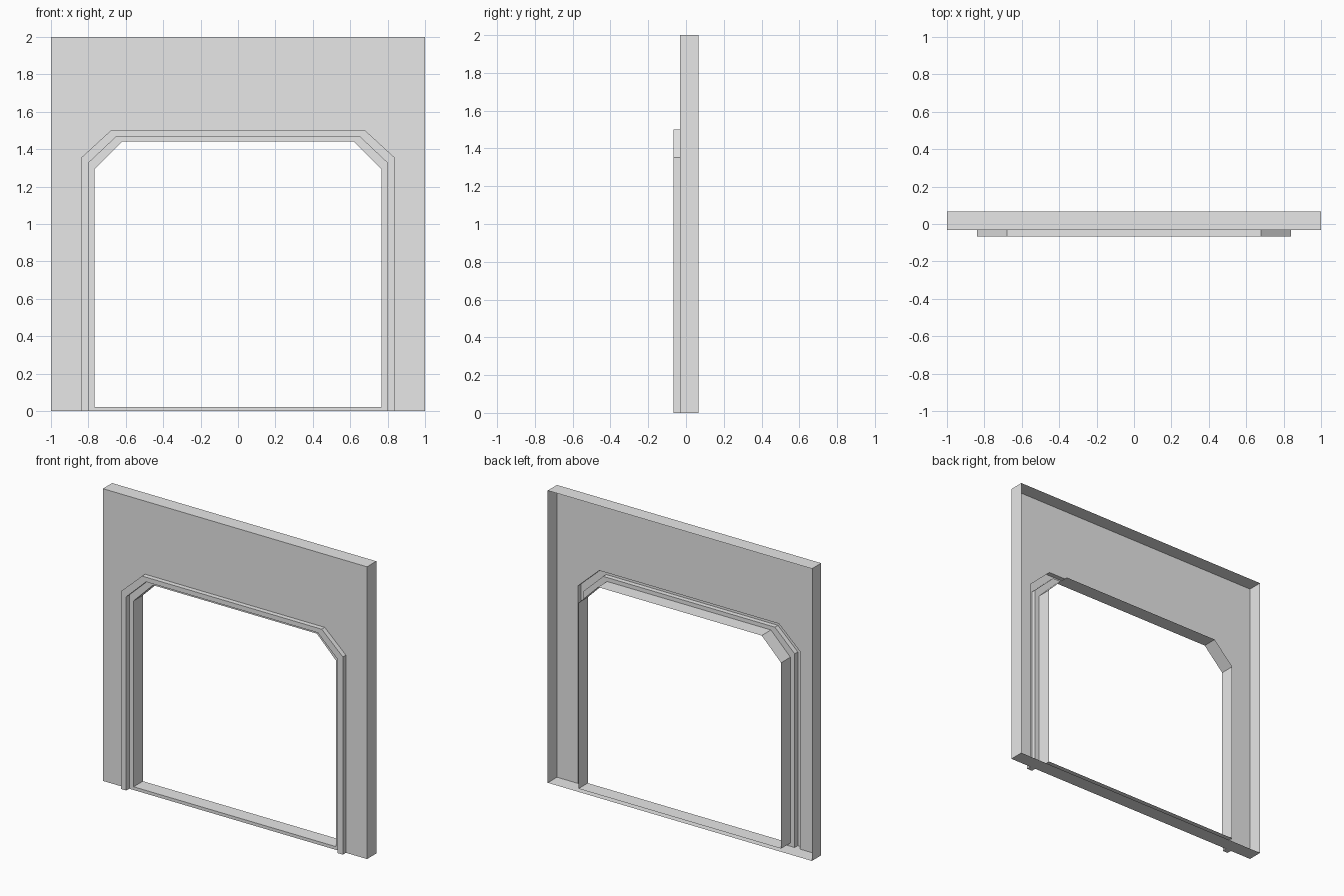
import bpy

cube = bpy.data.objects.get("Cube")
if cube:
    bpy.data.objects.remove(cube, do_unlink=True)

FACE, BACK, PROUD = -0.033, 0.067, -0.066   # depths of wall face, open back, trim face
SILL = 0.022

grey = bpy.data.materials.new("light grey")
grey.use_nodes = True
grey.diffuse_color = (0.8, 0.8, 0.8, 1)
grey.node_tree.nodes["Principled BSDF"].inputs["Base Color"].default_value = (0.8, 0.8, 0.8, 1)


def add_mesh(name, verts, faces):
    mesh = bpy.data.meshes.new(name)
    mesh.from_pydata(verts, [], faces)
    mesh.materials.append(grey)
    obj = bpy.data.objects.new(name, mesh)
    bpy.context.collection.objects.link(obj)
    return obj


def arch(side, shoulder, flat, top, foot=0.0):
    """Clipped-corner arch outline from left foot to right foot, as (x, z)."""
    half = [(side, foot), (side, shoulder), (flat, top)]
    return half + [(-x, z) for x, z in reversed(half)]


def strip(name, rings):
    """Sheet joining successive (path, depth) rings."""
    n = len(rings[0][0])
    verts = [(x, y, z) for path, y in rings for x, z in path]
    faces = [(r * n + i, r * n + i + 1, (r + 1) * n + i + 1, (r + 1) * n + i)
             for r in range(len(rings) - 1) for i in range(n - 1)]
    return add_mesh(name, verts, faces)


outer = arch(0.84, 1.353, 0.68, 1.50)
middle = arch(0.80, 1.326, 0.65, 1.468)
inner = arch(0.767, 1.294, 0.62, 1.441)
lining = arch(0.767, 1.294, 0.62, 1.441, SILL)
box = [(1, 0), (1, 2), (-1, 2), (-1, 0)]

# Wall face with the arch cut out
outline = box + outer[::-1]
add_mesh("wall_face", [(x, FACE, z) for x, z in outline],
         [tuple(reversed(range(len(outline))))])

# Side, top and bottom returns; the back stays open
strip("wall_edges", [(box + box[:1], BACK), (box + box[:1], FACE)])

# Raised hollow trim and the recessed band inside it
strip("arch_trim", [(outer, FACE), (outer, PROUD), (middle, PROUD),
                    (middle, FACE), (inner, FACE)])

# Closed feet of the trim
for label, s in (("left", 1), ("right", -1)):
    foot = [(0.80 * s, PROUD, 0), (0.80 * s, FACE, 0),
            (0.84 * s, FACE, 0), (0.84 * s, PROUD, 0)]
    add_mesh(label + "_trim_foot", foot, [(0, 1, 2, 3)[::s]])

# Opening lining and low sill
strip("opening_lining", [(lining, FACE), (lining, BACK)])
strip("sill", [([(0.767, 0), (-0.767, 0)], FACE),
               ([(0.767, SILL), (-0.767, SILL)], FACE),
               ([(0.767, SILL), (-0.767, SILL)], BACK)])
